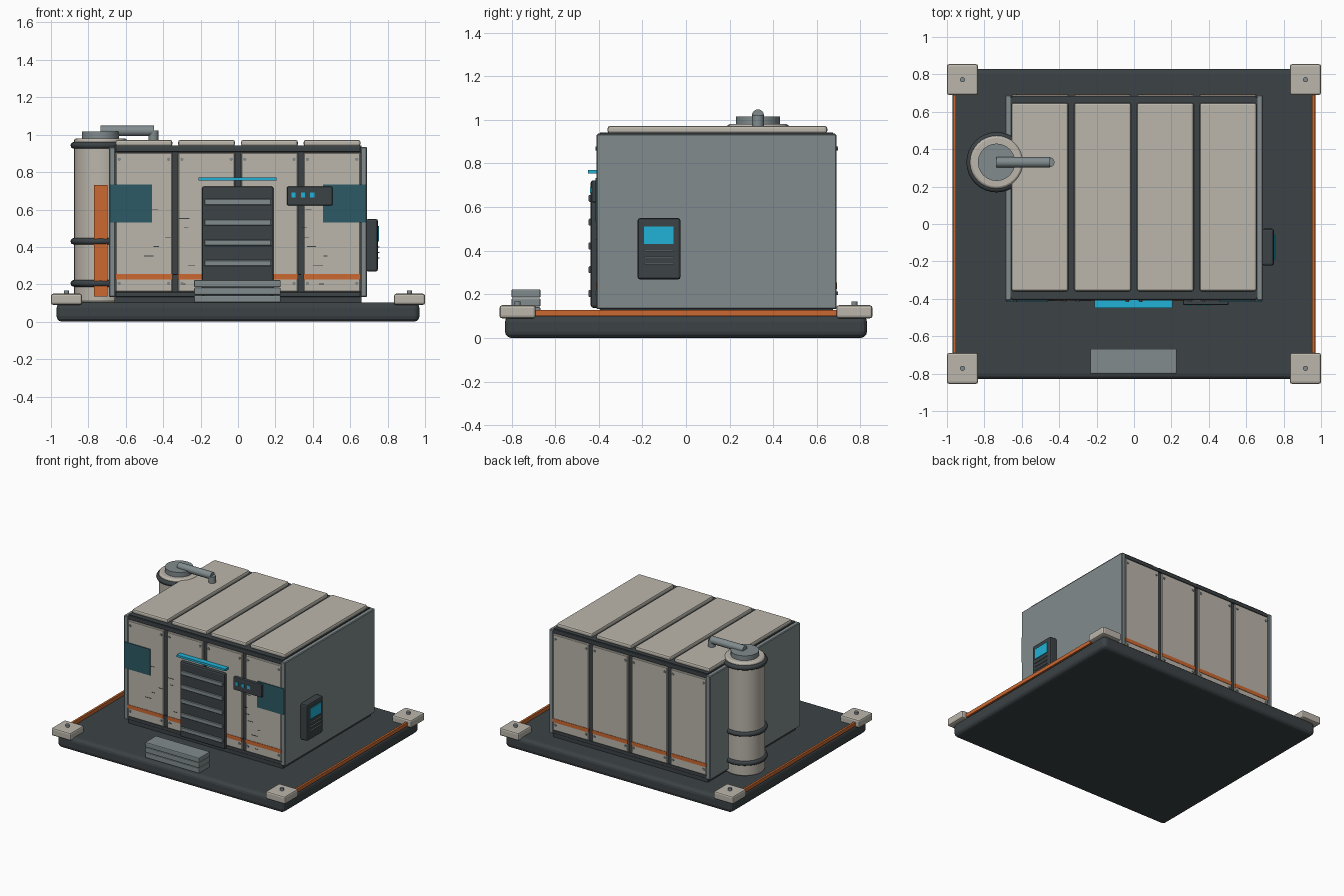
import bpy, math, random
from mathutils import Vector

if "Cube" in bpy.data.objects:
    bpy.data.objects.remove(bpy.data.objects["Cube"])

random.seed(4)


def mat(name, r, g, b):
    m = bpy.data.materials.new(name)
    m.diffuse_color = (r, g, b, 1)
    m.use_nodes = True
    m.node_tree.nodes["Principled BSDF"].inputs["Base Color"].default_value = m.diffuse_color
    return m


DARK = mat("dark_metal", 0.045, 0.055, 0.06)
BEIGE = mat("beige_panel", 0.50, 0.47, 0.41)
GREY = mat("grey_metal", 0.22, 0.26, 0.27)
ORANGE = mat("orange_trim", 0.60, 0.14, 0.03)
CYAN = mat("cyan_light", 0.015, 0.45, 0.68)
TEAL = mat("teal_patch", 0.027, 0.10, 0.13)


def box(name, x, y, z, m, bevel=0.0, seg=2):
    """Box from (min, max) ranges, optionally bevelled."""
    bpy.ops.mesh.primitive_cube_add(size=1, location=[(a + b) / 2 for a, b in (x, y, z)])
    o = bpy.context.object
    o.name = name
    o.scale = [b - a for a, b in (x, y, z)]
    bpy.ops.object.transform_apply(location=False, rotation=False, scale=True)
    o.data.materials.append(m)
    if bevel:
        mod = o.modifiers.new("Bevel", 'BEVEL')
        mod.width, mod.segments = bevel, seg
    return o


def rod(name, p, q, r, m, sides=24, bevel=0.0):
    """Cylinder between two points."""
    p, q = Vector(p), Vector(q)
    bpy.ops.mesh.primitive_cylinder_add(vertices=sides, radius=r, depth=(q - p).length, location=(p + q) / 2)
    o = bpy.context.object
    o.name = name
    o.rotation_euler = (q - p).to_track_quat('Z', 'Y').to_euler()
    o.data.materials.append(m)
    bpy.ops.object.shade_smooth_by_angle(angle=math.radians(35))
    if bevel:
        mod = o.modifiers.new("Bevel", 'BEVEL')
        mod.width, mod.segments, mod.limit_method = bevel, 2, 'ANGLE'
    return o


# Base slab, corner pads with bolts, side rails
box("base_slab", (-0.97, 0.97), (-0.83, 0.83), (0, 0.103), DARK, 0.03, 3)
for sx in (-1, 1):
    for sy in (-1, 1):
        cx, cy = sx * 0.917, sy * 0.772
        box("corner_pad", (cx - 0.083, cx + 0.083), (cy - 0.083, cy + 0.083), (0.09, 0.15), BEIGE, 0.012)
        rod("corner_bolt", (cx, cy, 0.14), (cx, cy, 0.168), 0.014, GREY, 12)
    box("side_rail", (sx * 0.96 - 0.008, sx * 0.96 + 0.008), (-0.69, 0.69), (0.10, 0.128), ORANGE)

# Cabin core, end plates and edge rails
box("cabin_core", (-0.66, 0.66), (-0.395, 0.675), (0.10, 0.942), DARK)
for sx in (-1, 1):
    box("end_plate", sorted((sx * 0.655, sx * 0.69)), (-0.41, 0.69), (0.132, 0.935), GREY, 0.005, 1)
for y in ((-0.405, -0.36), (0.65, 0.685)):
    for z in ((0.132, 0.158), (0.908, 0.938)):
        box("edge_rail", (-0.655, 0.655), y, z, DARK, 0.006)

# Repeating bays: wall panels, stripe, bolts, roof panel
for cx in (-0.503, -0.168, 0.168, 0.503):
    xr = (cx - 0.152, cx + 0.152)
    box("roof_panel", xr, (-0.36, 0.648), (0.938, 0.972), BEIGE, 0.012)
    for wall, s in ((-0.40, -1), (0.68, 1)):
        box("wall_panel", xr, sorted((wall - s * 0.01, wall + s * 0.01)), (0.16, 0.905), BEIGE, 0.005, 1)
        box("wall_stripe", xr, sorted((wall, wall + s * 0.013)), (0.225, 0.254), ORANGE)
        for bx in (-0.132, 0.132):
            for bz in (0.205, 0.868):
                rod("panel_bolt", (cx + bx, wall, bz), (cx + bx, wall + s * 0.016, bz), 0.009, GREY, 10)

# Teal patches at the front corners
for x in ((-0.685, -0.46), (0.455, 0.685)):
    box("teal_patch", x, (-0.416, -0.405), (0.53, 0.733), TEAL)

# Scuff marks on the front wall
for sx in (-1, 1):
    for i in range(9):
        x = sx * random.uniform(0.23, 0.5)
        z, w = 0.20 + 0.05 * i, random.uniform(0.01, 0.03)
        box("scuff_mark", (x - w, x + w), (-0.412, -0.405), (z, z + 0.004), DARK)

# Slatted door with light strip above
box("door", (-0.193, 0.19), (-0.437, -0.40), (0.138, 0.723), DARK, 0.012)
for i in range(5):
    z = 0.64 - 0.109 * i
    box("door_slat", (-0.18, 0.178), (-0.446, -0.43), (z - 0.016, z + 0.016), GREY, 0.003, 1)
box("door_light", (-0.21, 0.205), (-0.45, -0.405), (0.755, 0.771), CYAN)

# Front control box with indicators
box("control_box", (0.262, 0.505), (-0.433, -0.405), (0.622, 0.722), DARK, 0.006)
for x in (0.297, 0.347, 0.397):
    box("indicator", (x - 0.011, x + 0.011), (-0.439, -0.43), (0.664, 0.69), CYAN)

# Entry steps
for i in range(3):
    z = 0.103 + 0.041 * i
    box("step_slab", (-0.235, 0.228), (-0.80, -0.667), (z, z + 0.038), GREY, 0.006)

# Side terminal with screen and vents
box("terminal", (0.685, 0.748), (-0.222, -0.025), (0.268, 0.55), DARK, 0.012)
box("terminal_screen", (0.74, 0.754), (-0.192, -0.057), (0.43, 0.512), CYAN)
for z in (0.40, 0.37, 0.34):
    box("terminal_vent", (0.74, 0.756), (-0.19, -0.057), (z - 0.003, z + 0.003), GREY)

# Tank with hoops, front strip, cap and pipe
TX, TY = -0.735, 0.33
rod("tank_body", (TX, TY, 0.103), (TX, TY, 0.98), 0.142, BEIGE, 32, 0.012)
for z in (0.205, 0.43, 0.943):
    bpy.ops.mesh.primitive_torus_add(location=(TX, TY, z), major_radius=0.143, minor_radius=0.018,
                                     major_segments=32, minor_segments=8)
    hoop = bpy.context.object
    hoop.name = "tank_hoop"
    hoop.data.materials.append(DARK)
    bpy.ops.object.shade_smooth_by_angle(angle=math.radians(50))
box("tank_strip", (TX - 0.036, TX + 0.036), (TY - 0.152, TY - 0.12), (0.135, 0.73), ORANGE)
rod("tank_cap", (TX, TY, 0.97), (TX, TY, 1.016), 0.10, GREY)
rod("tank_pipe", (TX, TY, 1.02), (-0.45, TY, 1.02), 0.028, GREY, 16)
rod("pipe_outlet", (-0.452, TY, 0.965), (-0.452, TY, 1.022), 0.027, GREY, 16)
